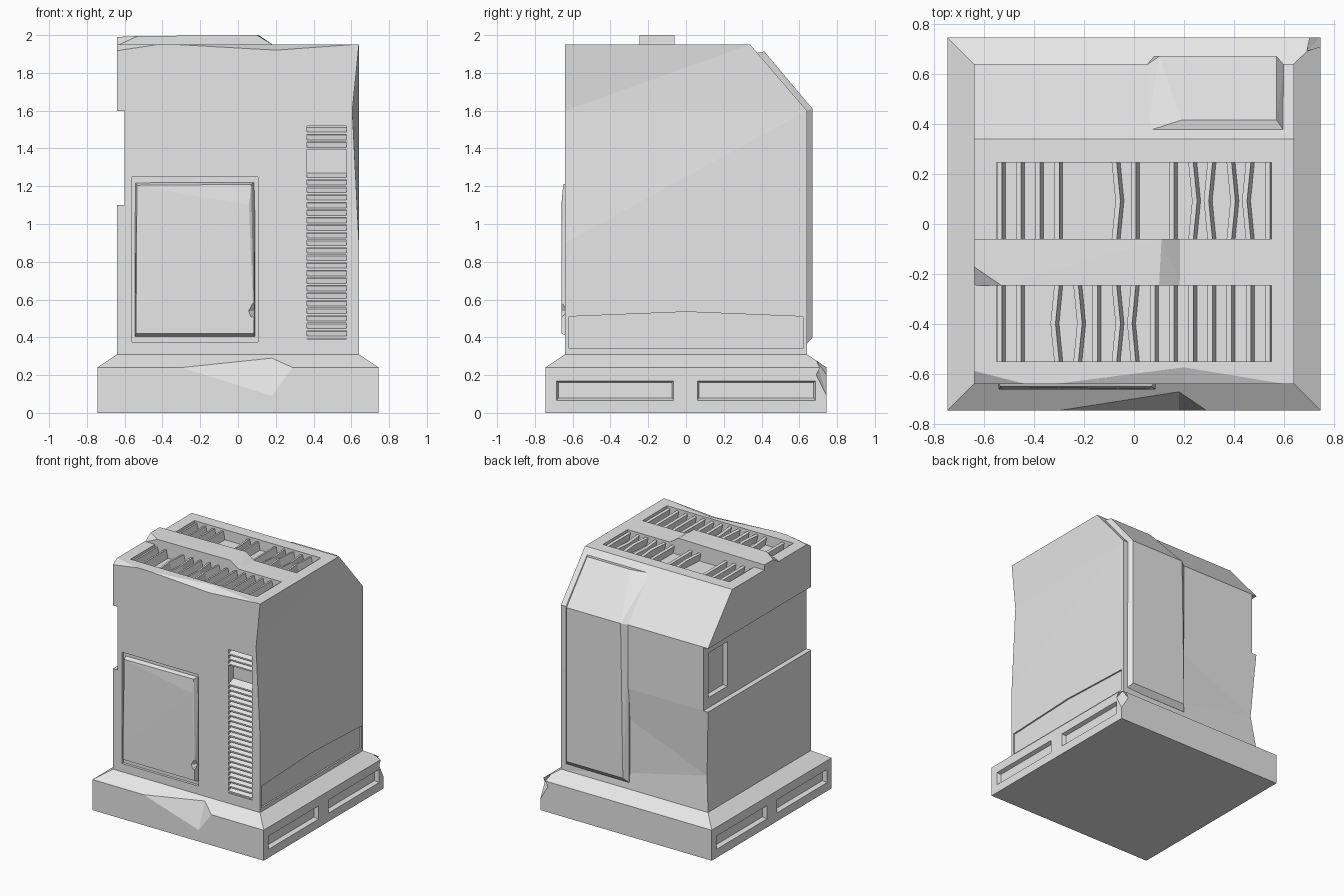
import bpy
import bmesh
from itertools import product
from mathutils import Vector

if "Cube" in bpy.data.objects:
    bpy.data.objects.remove(bpy.data.objects["Cube"], do_unlink=True)

# Single grey material
grey = bpy.data.materials.new("plain grey")
grey.use_nodes = True
grey.diffuse_color = (0.8, 0.8, 0.8, 1)
for node in grey.node_tree.nodes:
    if node.type == "BSDF_PRINCIPLED":
        node.inputs["Base Color"].default_value = (0.8, 0.8, 0.8, 1)


def finish(name, bm):
    bmesh.ops.recalc_face_normals(bm, faces=bm.faces)
    mesh = bpy.data.meshes.new(name)
    bm.to_mesh(mesh)
    bm.free()
    mesh.materials.append(grey)
    obj = bpy.data.objects.new(name, mesh)
    bpy.context.collection.objects.link(obj)
    return obj


def box(x, y, z):
    """Corner points of a box given three (low, high) ranges."""
    return list(product(x, y, z))


def solids(name, *shapes):
    """One object made of convex solids, each given by its corner points."""
    bm = bmesh.new()
    for points in shapes:
        verts = [bm.verts.new(p) for p in points]
        bmesh.ops.convex_hull(bm, input=verts)
    loose = [v for v in bm.verts if not v.link_faces]
    bmesh.ops.delete(bm, geom=loose, context="VERTS")
    bmesh.ops.dissolve_limit(bm, angle_limit=0.001, verts=bm.verts, edges=bm.edges)
    return finish(name, bm)


def cut(target, *shapes):
    """Carve convex solids out of an object."""
    for points in shapes:
        cutter = solids("cutter", points)
        cutter.hide_render = True
        mod = target.modifiers.new("cut", "BOOLEAN")
        mod.operation = "DIFFERENCE"
        mod.solver = "EXACT"
        mod.object = cutter
        bpy.context.view_layer.objects.active = target
        bpy.ops.object.modifier_apply(modifier=mod.name)
        bpy.data.objects.remove(cutter, do_unlink=True)


# Plinth with sloped shoulder
W, B = 0.745, 0.64
plinth = solids("plinth", box((-W, W), (-W, W), (0, 0.24))
                + box((-B, B), (-B, B), (0.31,)))

# Recessed side panels on the plinth
for side in (-1, 1):
    for y0, y1 in ((-0.69, -0.06), (0.055, 0.69)):
        cut(plinth,
            box((side * 0.76,), (y0, y1), (0.06, 0.175))
            + box((side * 0.715,), (y0 + 0.015, y1 - 0.015), (0.08, 0.16)))

# Chips in the front edge and the back corner of the plinth
cut(plinth,
    [(-0.3, -W, 0.24), (0.29, -W, 0.24), (0.18, -W, 0.09),
     (0.18, -0.67, 0.29), (0.1, -0.95, 0.4)],
    [(0.68, W, 0.2), (W, 0.69, 0.2), (W, W, 0.09),
     (0.69, 0.69, 0.276), (0.85, 0.85, 0.4)])

# Body: side profile with dented corners
profile = [(-B, 0.3), (-B, 0.9), (-B, 1.6), (-B, 1.95), (0.34, 1.95),
           (B, 1.6), (B, 1.1), (B, 0.58), (B, 0.3)]
bm = bmesh.new()
left = [bm.verts.new((B, y, z)) for y, z in profile]
right = [bm.verts.new((-B, y, z)) for y, z in profile]
left[2].co.x = 0.605
right[7].co = Vector((-0.61, 0.61, 0.58))
count = len(profile)
for i in range(count):
    j = (i + 1) % count
    bm.faces.new((left[i], left[j], right[j], right[i]))
for ring, patches in ((left, ([0, 1, 5, 6, 7, 8], [1, 2, 5], [2, 4, 5], [2, 3, 4])),
                      (right, ([0, 7, 8], [0, 6, 7], [0, 1, 2, 3, 4, 5, 6]))):
    for patch in patches:
        bm.faces.new([ring[k] for k in patch])
bmesh.ops.triangulate(bm, faces=bm.faces)
body = finish("body", bm)

# Chipped front top edge
cut(body,
    [(-0.66, -0.58, 1.951), (-0.38, -0.65, 1.951), (-0.65, -0.65, 1.91),
     (-0.7, -0.7, 2.0)],
    [(-0.35, -0.641, 1.951), (0.63, -0.641, 1.951), (0.2, -0.641, 1.92),
     (0.2, -0.57, 1.951), (0.2, -0.8, 2.1)])

# Side band with a small window recess
cut(body, box((-0.8, -0.6), (-0.8, 0.8), (1.1, 1.597)),
    box((-0.7, -0.56), (0.34, 0.58), (1.18, 1.53)))

# Low shallow side panel with a peaked top
cut(body, [(x, y, z) for x in (0.628, 0.7)
           for y, z in ((-0.62, 0.34), (0.62, 0.34), (0.62, 0.51),
                        (0, 0.535), (-0.62, 0.51))])

# Front door recess, louvre recess, and two roof vent wells
cut(body, box((-0.56, 0.105), (-0.7, -0.62), (0.375, 1.25)),
    box((0.365, 0.575), (-0.7, -0.58), (0.39, 1.52)))
vents = ((-0.06, 0.245), (-0.55, -0.245))
for span in vents:
    cut(body, box((-0.55, 0.55), span, (1.87, 2.1)))

# Front door with bevelled, slightly warped edges
door = solids("front_door",
              box((-0.545, 0.09), (-0.61,), (0.4, 1.222))
              + [(-0.535, -0.65, 1.205), (0.07, -0.65, 1.21), (0.058, -0.66, 1.1),
                 (-0.525, -0.66, 0.55), (-0.54, -0.66, 0.42), (0.085, -0.66, 0.42)])
cut(door, [(0.045, -0.67, 0.54), (0.1, -0.67, 0.64), (0.1, -0.67, 0.5),
           (0.1, -0.62, 0.54), (0.06, -0.67, 0.5)])

# Louvre slats, with a few missing
slats = []
for i in range(28):
    if i not in (22, 23, 24):
        z = 0.395 + 0.04 * i
        slats.append([(x, y, z + dz) for x in (0.365, 0.575)
                      for y, dz in ((-0.58, 0.036), (-0.637, 0.011),
                                    (-0.637, 0), (-0.58, 0.025))])
solids("louvre_slats", *slats)

# Roof vent blades, with some missing and some bent
missing = ((4, 5, 8), (2,))
bent = ((6, 10, 11, 12, 13), (3, 4, 6, 7))
for row, (y0, y1) in enumerate(vents):
    mid = (y0 + y1) / 2
    blades = []
    for i in range(15):
        if i in missing[row]:
            continue
        x = -0.54 + 0.0765 * i
        sag = 0.015 * (-1) ** i if i in bent[row] else 0
        for end in (y0, y1):
            blades.append([(x + dx + (sag if y == mid else 0), y, z)
                           for y in (end, mid)
                           for dx, z in ((-0.008, 1.93), (0.012, 1.935),
                                         (0.027, 1.865), (0.007, 1.865))])
    solids("rear_vent_blades" if row == 0 else "front_vent_blades", *blades)

# Raised ridge between the roof vents
solids("roof_ridge",
       box((-B, 0.19), (-0.245, -0.06), (1.9, 1.945))
       + [(-B, -0.06, 1.99), (-B, -0.17, 1.99), (-0.53, -0.245, 1.995),
          (0.1, -0.245, 2.0), (0.11, -0.06, 2.0)])

# Raised back panel folding over the sloped edge
outer = [(x, y, z) for x in (0.05, 0.6)
         for y, z in ((0.62, 0.36), (0.635, 0.36), (0.635, 1.6), (0.37, 1.905), (0.36, 1.88))]
inner = [(0.08, 0.67, 0.4), (0.57, 0.67, 0.4), (0.1, 0.67, 1.61), (0.57, 0.67, 1.61),
         (0.19, 0.415, 1.913), (0.57, 0.415, 1.913)]
solids("back_panel", outer + inner)
